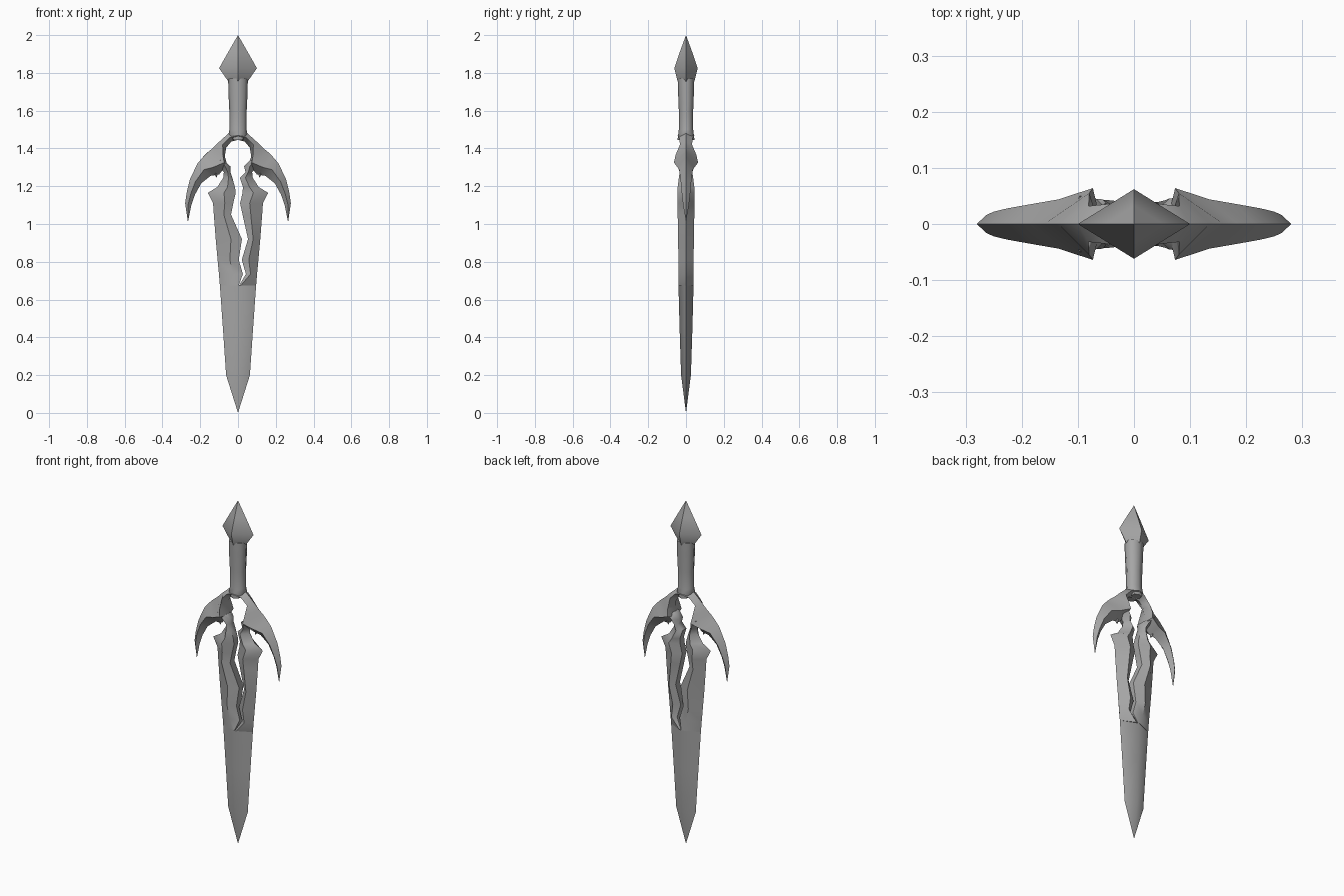
import bpy, bmesh, math

steel = bpy.data.materials.new("grey steel")
steel.diffuse_color = (0.38, 0.38, 0.38, 1)


def loft(name, rings):
    """Skin a list of equal-length point rings into one closed object."""
    bm = bmesh.new()
    rows = [[bm.verts.new(p) for p in ring] for ring in rings]
    n = len(rows[0])
    for a, b in zip(rows, rows[1:]):
        for i in range(n):
            j = (i + 1) % n
            bm.faces.new((a[i], a[j], b[j], b[i]))
    bm.faces.new(rows[0])
    bm.faces.new(rows[-1])
    bmesh.ops.remove_doubles(bm, verts=bm.verts, dist=0.0005)
    bmesh.ops.recalc_face_normals(bm, faces=bm.faces)
    mesh = bpy.data.meshes.new(name)
    bm.to_mesh(mesh)
    bm.free()
    mesh.polygons.foreach_set("use_smooth", [True] * len(mesh.polygons))
    mesh.set_sharp_from_angle(angle=math.radians(50))
    mesh.materials.append(steel)
    ob = bpy.data.objects.new(name, mesh)
    bpy.context.collection.objects.link(ob)
    return ob


def diamond(z, w, t):
    return [(w, 0, z), (0, -t, z), (-w, 0, z), (0, t, z)]


def octagon(z, w, t):
    c = 0.72
    return [(w, 0, z), (w * c, -t * c, z), (0, -t, z), (-w * c, -t * c, z),
            (-w, 0, z), (-w * c, t * c, z), (0, t, z), (w * c, t * c, z)]


# Grip with a flared collar at the bottom
loft("grip", [octagon(*s) for s in [
    (1.77, 0.052, 0.044), (1.70, 0.051, 0.042), (1.60, 0.046, 0.038),
    (1.50, 0.045, 0.038), (1.47, 0.052, 0.042), (1.445, 0.03, 0.045)]])

# Pointed pommel
loft("pommel", [diamond(*s) for s in [
    (2.0, 0, 0), (1.91, 0.052, 0.033), (1.825, 0.10, 0.062),
    (1.76, 0.055, 0.046), (1.74, 0.045, 0.036)]])

# Curved guard arms: outer x, z, inner x, z, half thickness, ridge position
ARM = [(0.0, 1.49, 0.0, 1.445, 0.045, 0.5),
       (0.05, 1.48, 0.035, 1.437, 0.036, 0.5),
       (0.10, 1.435, 0.062, 1.405, 0.032, 0.5),
       (0.135, 1.40, 0.070, 1.36, 0.055, 0.85),
       (0.16, 1.38, 0.058, 1.315, 0.064, 0.85),
       (0.185, 1.355, 0.10, 1.262, 0.044, 0.6),
       (0.215, 1.32, 0.145, 1.255, 0.036, 0.5),
       (0.255, 1.235, 0.195, 1.215, 0.028, 0.5),
       (0.272, 1.165, 0.228, 1.155, 0.022, 0.5),
       (0.28, 1.11, 0.247, 1.10, 0.016, 0.5),
       (0.265, 1.01, 0.265, 1.01, 0.0, 0.5)]
for side, s in (("right", 1), ("left", -1)):
    rings = []
    for ox, oz, ix, iz, t, k in ARM:
        mx, mz = ox + (ix - ox) * k, oz + (iz - oz) * k
        rings.append([(s * ox, 0, oz), (s * mx, -t, mz),
                      (s * ix, 0, iz), (s * mx, t, mz)])
    loft(side + "_guard_arm", rings)
    # Small barb under each arm
    loft(side + "_guard_barb", [
        [(s * x, y, z) for x, y, z in ring] for ring in (
            [(0.10, 0, 1.31), (0.12, -0.02, 1.31), (0.15, 0, 1.30), (0.12, 0.02, 1.31)],
            [(0.108, 0, 1.265), (0.118, -0.01, 1.262), (0.130, 0, 1.268), (0.118, 0.01, 1.262)],
            [(0.112, 0, 1.245)] * 4)])

# Split upper blade: z, left crack edge, right crack edge, outer edge, ridge, edge thickness
SPLIT = [(1.34, -0.080, 0.066, 0.120, 0.050, 0.020),
         (1.305, -0.040, 0.032, 0.105, 0.045, 0.018),
         (1.275, -0.040, 0.040, 0.075, 0.033, 0.018),
         (1.245, -0.030, 0.010, 0.078, 0.038, 0.018),
         (1.195, -0.016, 0.026, 0.110, 0.044, 0.020),
         (1.165, -0.012, 0.024, 0.160, 0.045, 0.020),
         (1.11, -0.025, 0.011, 0.132, 0.045, 0.020),
         (1.05, -0.037, 0.024, 0.128, 0.044, 0.020),
         (0.92, 0.021, 0.053, 0.118, 0.042, 0.020),
         (0.81, 0.004, 0.020, 0.108, 0.040, 0.020),
         (0.735, 0.026, 0.042, 0.101, 0.039, 0.022),
         (0.675, 0.004, 0.006, 0.096, 0.039, 0.038)]
for side, s in (("right", 1), ("left", -1)):
    rings = []
    for z, left, right, outer, t, e in SPLIT:
        i, o = (right if s > 0 else left), s * outer
        k = 0.1 if z < 0.7 else 0.42
        r = i + (o - i) * k
        rings.append([(o, 0, z), (r, -t, z), (i, -e, z), (i, e, z), (r, t, z)])
    loft(side + "_blade_half", rings)

# Solid lower blade and point
loft("lower_blade", [diamond(*s) for s in [
    (0.676, 0.096, 0.040), (0.45, 0.080, 0.034), (0.20, 0.063, 0.026), (0, 0, 0)]])
